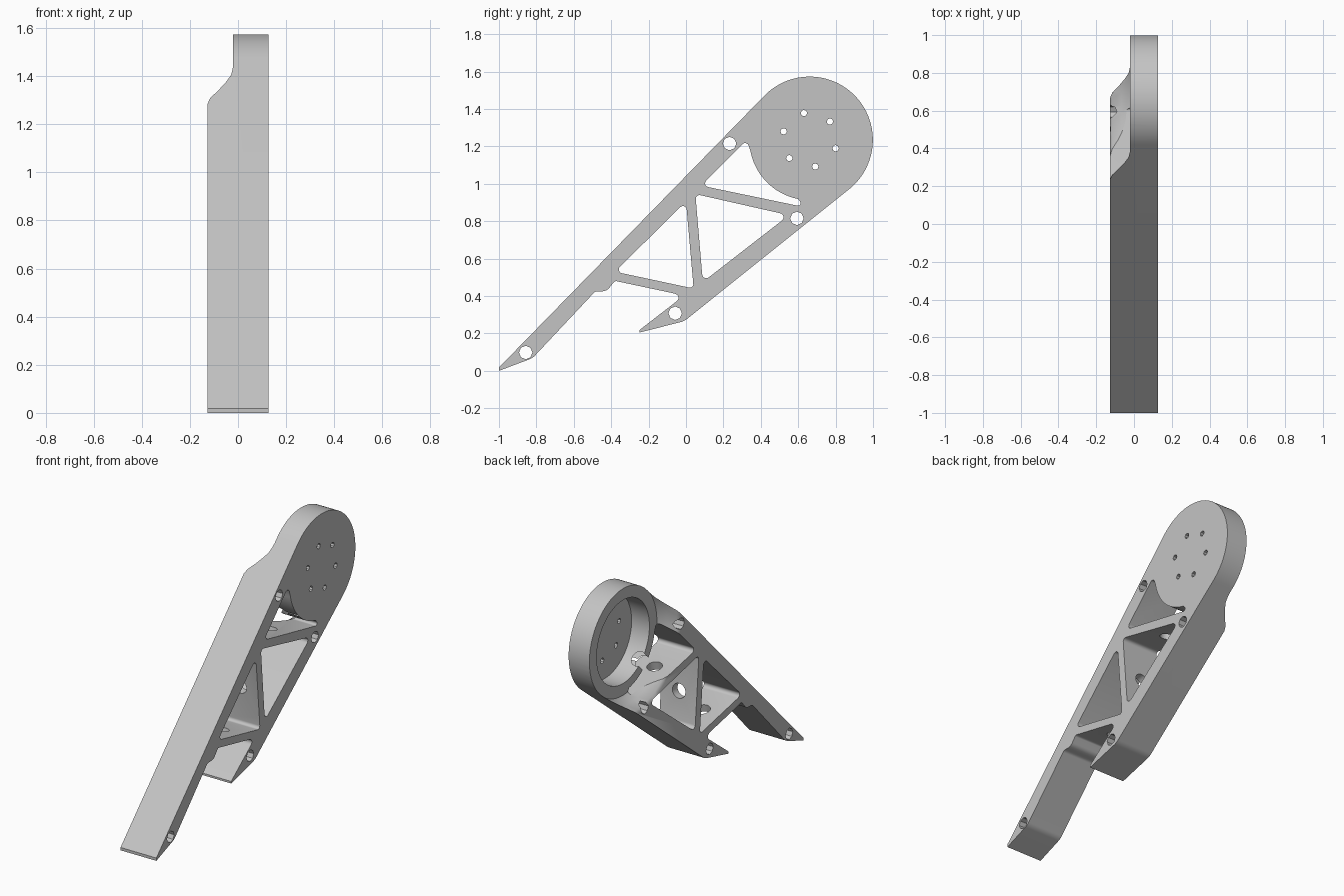
import bpy, bmesh, math
from mathutils import Vector

if "Cube" in bpy.data.objects:
    bpy.data.objects.remove(bpy.data.objects["Cube"], do_unlink=True)

HALF = 0.126                      # half of the width along x
CY, CZ, R = 0.661, 1.235, 0.338   # motor head centre and radius

grey = bpy.data.materials.new("plain grey")
grey.use_nodes = True
grey.diffuse_color = (0.55, 0.55, 0.55, 1)
grey.node_tree.nodes["Principled BSDF"].inputs["Base Color"].default_value = (0.55, 0.55, 0.55, 1)


def make(name, bm):
    bmesh.ops.recalc_face_normals(bm, faces=bm.faces)
    me = bpy.data.meshes.new(name)
    bm.to_mesh(me)
    bm.free()
    ob = bpy.data.objects.new(name, me)
    ob.data.materials.append(grey)
    bpy.context.collection.objects.link(ob)
    return ob


def head_arc(radius, a, b, steps):
    """Arc about the head centre, as (y, z, no fillet)."""
    angles = [math.radians(a + (b - a) * i / steps) for i in range(steps + 1)]
    return [(CY + radius * math.cos(t), CZ + radius * math.sin(t), 0) for t in angles]


def rounded(points, steps=6):
    """Fillet every (y, z, radius) corner of a closed outline."""
    out, n = [], len(points)
    for i, (y, z, r) in enumerate(points):
        p = Vector((y, z))
        if r == 0:
            out.append(p)
            continue
        u = (Vector(points[i - 1][:2]) - p).normalized()
        v = (Vector(points[(i + 1) % n][:2]) - p).normalized()
        half = u.angle(v) / 2
        c = p + (u + v).normalized() * r / math.sin(half)
        a = p + u * r / math.tan(half) - c
        b = p + v * r / math.tan(half) - c
        sweep = math.pi - 2 * half
        for k in range(steps + 1):
            t = k / steps
            out.append(c + (a * math.sin((1 - t) * sweep) + b * math.sin(t * sweep)) / math.sin(sweep))
    return out


def plate(name, points, half):
    bm = bmesh.new()
    face = bm.faces.new([bm.verts.new((-half, p.x, p.y)) for p in rounded(points)])
    ext = bmesh.ops.extrude_face_region(bm, geom=[face])
    moved = [e for e in ext["geom"] if isinstance(e, bmesh.types.BMVert)]
    bmesh.ops.translate(bm, verts=moved, vec=(2 * half, 0, 0))
    return make(name, bm)


def rod(name, centre, direction, radius, length, sides):
    bm = bmesh.new()
    bmesh.ops.create_cone(bm, cap_ends=True, segments=sides, radius1=radius,
                          radius2=radius, depth=length)
    ob = make(name, bm)
    ob.rotation_mode = 'QUATERNION'
    ob.rotation_quaternion = Vector(direction).to_track_quat('Z', 'Y')
    ob.location = centre
    return ob


def lathe(name, profile, sides):
    """Turn (x, radius) points about the head axis."""
    bm = bmesh.new()
    verts = [bm.verts.new((x, CY, CZ + r)) for x, r in profile]
    edges = [bm.edges.new(pair) for pair in zip(verts, verts[1:])]
    bmesh.ops.spin(bm, geom=verts + edges, cent=(0, CY, CZ), axis=(1, 0, 0),
                   angle=2 * math.pi, steps=sides)
    bmesh.ops.remove_doubles(bm, verts=bm.verts, dist=1e-5)
    return make(name, bm)


# Side outline with the round head and both clamp legs
outline = [(-1, 0, 0), (-1, 0.018, 0)] + head_arc(R, 136, -52.5, 64) + [
    (-0.01, 0.265, 0.1), (-0.249, 0.205, 0), (-0.249, 0.218, 0),
    (-0.02, 0.395, 0.022), (-0.06, 0.413, 0.012), (-0.38, 0.481, 0.015),
    (-0.425, 0.425, 0.05), (-0.485, 0.425, 0.03), (-0.82, 0.068, 0.08)]
arm = plate("arm_frame", outline, HALF)

cutters = []
# Truss windows
windows = [
    [(0.082, 0.99, 0.02), (0.325, 1.235, 0.02)] + head_arc(0.322, 191, 259, 24)
    + [(0.63, 0.876, 0.013)],
    [(0.05, 0.945, 0.02), (0.55, 0.832, 0.022), (0.09, 0.475, 0.022)],
    [(0.0, 0.905, 0.02), (0.041, 0.44, 0.018), (-0.38, 0.53, 0.02)],
]
for w in windows:
    cutters.append(plate("window_cutter", w, 0.3))

# Motor cup with its flared clearance
cutters.append(lathe("motor_cup_cutter", [
    (-0.2, 0), (-0.2, 0.45), (-0.127, 0.428), (-0.115, 0.407), (-0.068, 0.375),
    (-0.028, 0.35), (-0.02, 0.34), (-0.02, 0.265), (0.105, 0.265), (0.105, 0)], 64))

# Bolt holes through the frame, and the ring of motor screw holes
for y, z in [(0.233, 1.215), (0.593, 0.815), (-0.058, 0.308), (-0.857, 0.098)]:
    cutters.append(rod("bolt_cutter", (0, y, z), (1, 0, 0), 0.036, 0.6, 8))
for k in range(6):
    t = math.radians(42 + 60 * k)
    cutters.append(rod("screw_cutter", (0.1, CY + 0.146 * math.cos(t), CZ + 0.146 * math.sin(t)),
                       (1, 0, 0), 0.017, 0.2, 8))

# Cable holes through the three struts and the cup wall
for y, z, dy, dz, length in [(0.31, 0.915, 0.2, 0.98, 0.16), (0.042, 0.69, 1, 0.1, 0.16),
                             (-0.17, 0.465, 0.2, 0.98, 0.16), (0.46, 1.034, 0.7, 0.7, 0.2)]:
    cutters.append(rod("cable_cutter", (0, y, z), (0, dy, dz), 0.046, length, 24))

for c in cutters:
    c.hide_render = True
    c.hide_viewport = True
    mod = arm.modifiers.new(c.name, 'BOOLEAN')
    mod.operation, mod.solver, mod.object = 'DIFFERENCE', 'EXACT', c

# Bake the cuts, drop the helpers and smooth the curved walls
bpy.context.view_layer.update()
graph = bpy.context.evaluated_depsgraph_get()
arm_mesh = bpy.data.meshes.new_from_object(arm.evaluated_get(graph))
arm.modifiers.clear()
arm.data = arm_mesh
for c in cutters:
    bpy.data.objects.remove(c, do_unlink=True)
bpy.ops.object.select_all(action='DESELECT')
arm.select_set(True)
bpy.context.view_layer.objects.active = arm
bpy.ops.object.shade_smooth_by_angle(angle=math.radians(30))
